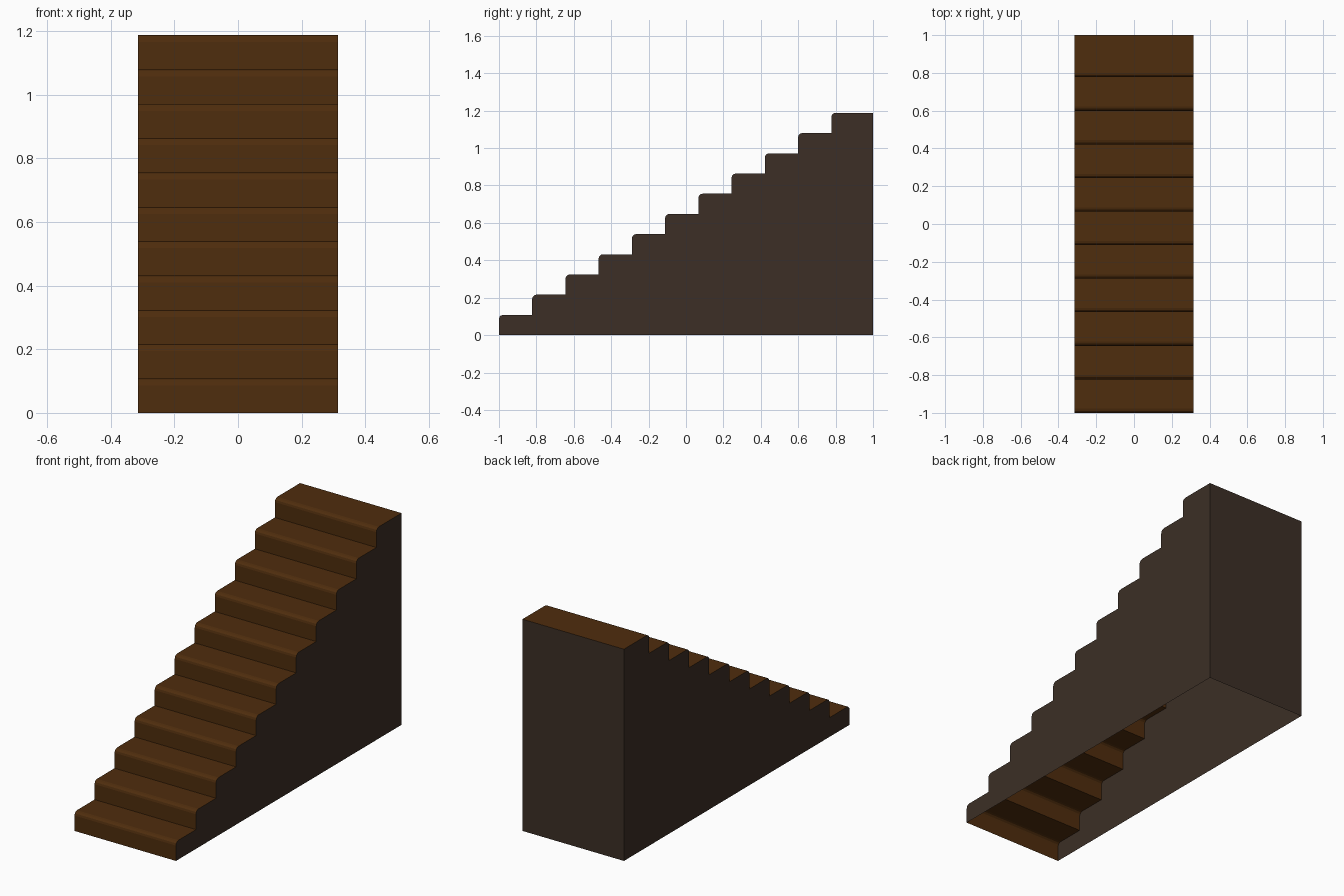
import bpy, bmesh, math

if "Cube" in bpy.data.objects:
    bpy.data.objects.remove(bpy.data.objects["Cube"])

W = 0.315          # half width
N = 11             # steps
RISE = 1.188 / N
RUN = 0.1777
R = 0.022          # nosing radius
SEG = 3


def material(name, col):
    m = bpy.data.materials.new(name)
    m.diffuse_color = (*col, 1)
    m.use_nodes = True
    m.node_tree.nodes["Principled BSDF"].inputs["Base Color"].default_value = m.diffuse_color
    return m


brown = material("warm brown wood", (0.078, 0.026, 0.004))
dark = material("dark brown panel", (0.045, 0.028, 0.019))

# stepped profile (y, z) with rounded nosings
profile = [(-1.0, 0.0)]
for i in range(N):
    y, z = -1 + i * RUN, (i + 1) * RISE
    for k in range(SEG + 1):
        a = math.pi / 2 * k / SEG
        profile.append((y + R - R * math.cos(a), z - R + R * math.sin(a)))
    profile.append((1.0 if i == N - 1 else y + RUN, z))


def build(name, polys, mat):
    bm = bmesh.new()
    for p in polys:
        bm.faces.new([bm.verts.new(v) for v in p])
    bmesh.ops.remove_doubles(bm, verts=bm.verts, dist=1e-5)
    me = bpy.data.meshes.new(name)
    bm.to_mesh(me)
    bm.free()
    me.materials.append(mat)
    ob = bpy.data.objects.new(name, me)
    bpy.context.collection.objects.link(ob)
    return ob


# treads and risers: one continuous folded sheet, open underneath
build("treads_and_risers",
      [[(-W, *a), (W, *a), (W, *b), (-W, *b)] for a, b in zip(profile, profile[1:])],
      brown)

# side walls closed along the floor line
outline = profile + [(1.0, 0.0)]
build("right_side_wall", [[(W, *p) for p in reversed(outline)]], dark)
build("left_side_wall", [[(-W, *p) for p in outline]], dark)

# back wall
H = N * RISE
build("back_wall", [[(W, 1, 0), (-W, 1, 0), (-W, 1, H), (W, 1, H)]], dark)
